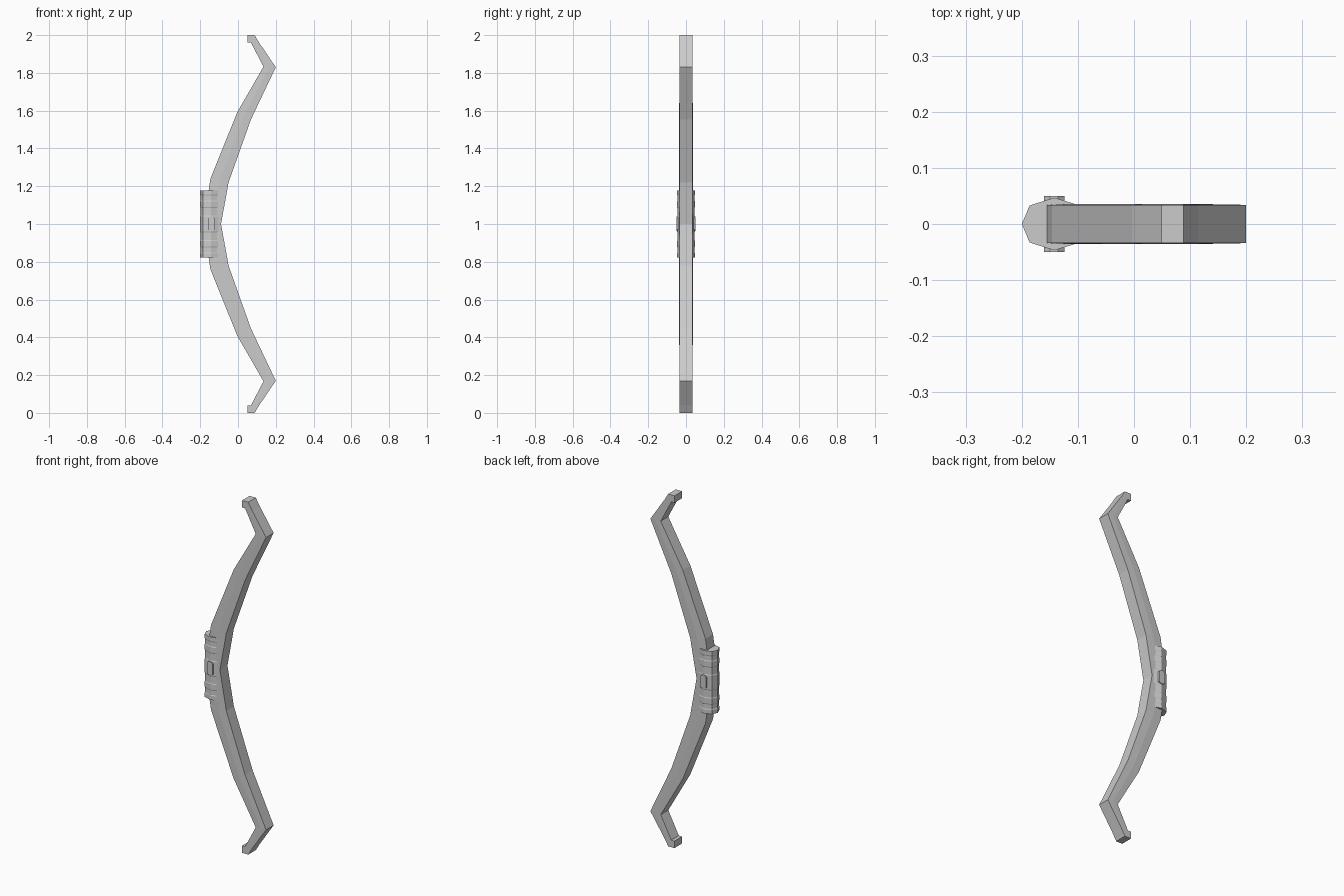
import bpy, bmesh

if "Cube" in bpy.data.objects:
    bpy.data.objects.remove(bpy.data.objects["Cube"])

HALF = 0.034  # half thickness of the bow


def loft(name, rings, mirror=True, cap_start=False):
    """Skin a list of equal-length rings; origin at bow centre, mirrored in z."""
    bm = bmesh.new()
    vs = [[bm.verts.new(p) for p in r] for r in rings]
    n = len(rings[0])
    for a, b in zip(vs, vs[1:]):
        for i in range(n):
            j = (i + 1) % n
            bm.faces.new((a[i], a[j], b[j], b[i]))
    bm.faces.new(vs[-1])
    if cap_start:
        bm.faces.new(vs[0][::-1])
    bmesh.ops.recalc_face_normals(bm, faces=bm.faces)
    me = bpy.data.meshes.new(name)
    bm.to_mesh(me)
    bm.free()
    ob = bpy.data.objects.new(name, me)
    bpy.context.collection.objects.link(ob)
    ob.location = (0, 0, 1)
    if mirror:
        m = ob.modifiers.new("Mirror", 'MIRROR')
        m.use_axis = (False, False, True)
    return ob


# Limbs: (belly x, z), (back x, z), ridge bulge of the side faces
stations = [
    ((-0.155, 0.0), (-0.09, 0.0), 0.002),
    ((-0.155, 0.18), (-0.057, 0.18), 0.002),
    ((-0.146, 0.24), (-0.05, 0.22), 0.002),
    ((-0.004, 0.592), (0.068, 0.552), 0.002),
    ((0.135, 0.833), (0.2, 0.83), 0.001),
    ((0.07, 0.957), (0.114, 0.957), 0.0),
    ((0.06, 1.0), (0.088, 1.0), 0.0),
]
rings = []
for (x0, z0), (x1, z1), b in stations:
    xm, zm = (x0 + x1) / 2, (z0 + z1) / 2
    rings.append([(x0, -HALF, z0), (xm, -HALF - b, zm), (x1, -HALF, z1),
                  (x1, HALF, z1), (xm, HALF + b, zm), (x0, HALF, z0)])
loft("limbs", rings)

# String nocks at both tips
loft("string_nocks", [[(0.049, -HALF, z), (0.08, -HALF, z), (0.08, HALF, z), (0.049, HALF, z)]
                      for z in (0.96, 1.0)], cap_start=True)

# Grip: faceted section with shallow wrapped bands
half_section = [(-0.186, 0.033), (-0.142, 0.047), (-0.1, 0.034)]
section = ([(-0.2, 0.0)] + half_section +
           [(x, -y) for x, y in reversed(half_section)])
grip = []
for z, s in [(0, 1), (0.04, 1), (0.045, 0.96), (0.085, 0.96), (0.09, 1), (0.12, 1),
             (0.125, 0.96), (0.15, 0.96), (0.155, 1), (0.178, 1)]:
    grip.append([(-0.145 + (x + 0.145) * s, y * s, z) for x, y in section])
loft("grip", grip)

# Side studs on the grip
for side, name in ((-1, "front_stud"), (1, "back_stud")):
    outline = [(-0.16, -0.03), (-0.15, -0.036), (-0.135, -0.036), (-0.124, -0.03),
               (-0.124, 0.03), (-0.135, 0.04), (-0.15, 0.04), (-0.16, 0.03)]
    loft(name, [[(x, side * y, z) for x, z in outline] for y in (0.03, 0.05)],
         mirror=False, cap_start=True)
